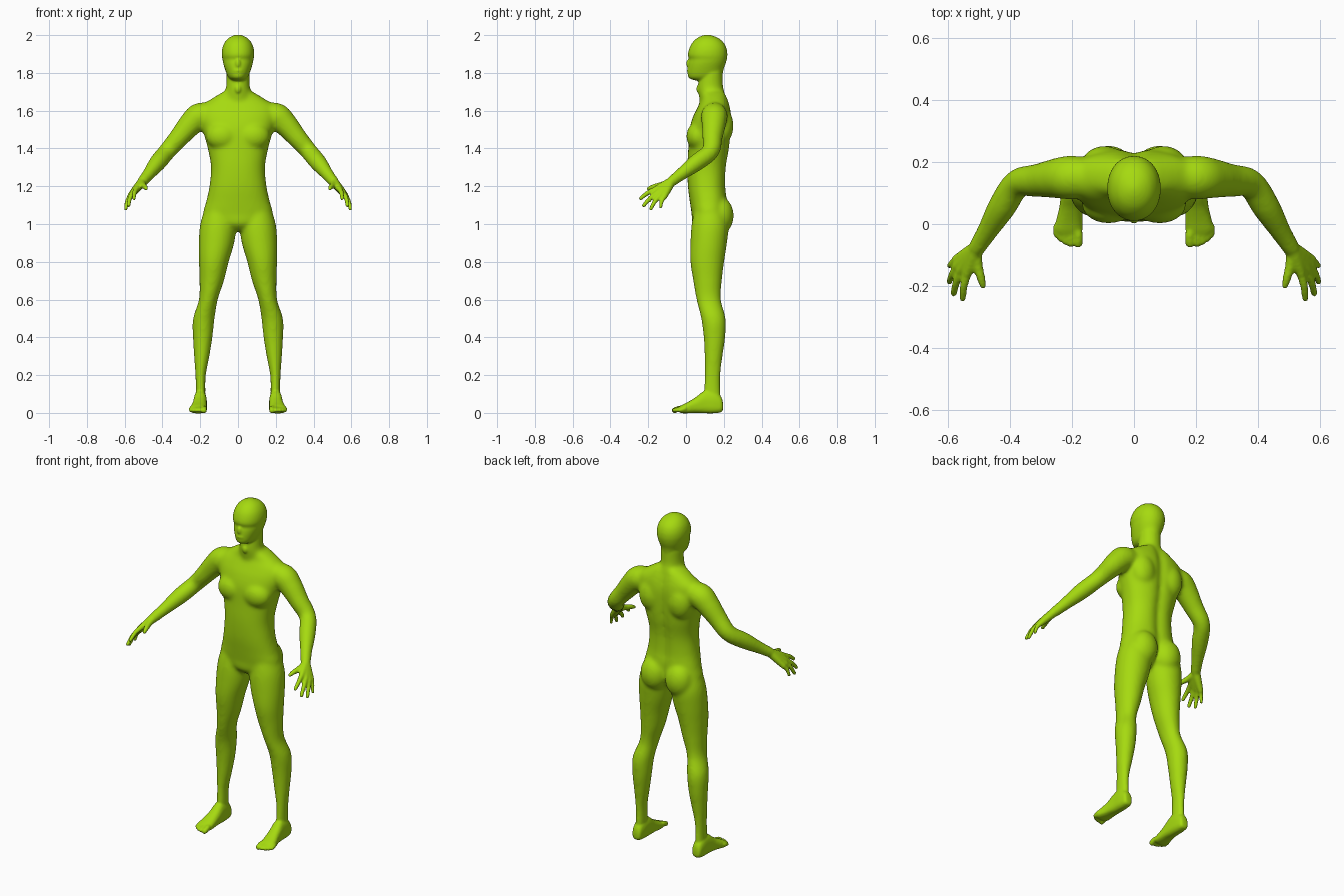
import bpy, bmesh, math
from mathutils import Vector, Matrix

if "Cube" in bpy.data.objects:
    bpy.data.objects.remove(bpy.data.objects["Cube"])

skin = bpy.data.materials.new("lime_green")
skin.diffuse_color = (0.38, 0.70, 0.005, 1)
skin.use_nodes = True
skin.node_tree.nodes["Principled BSDF"].inputs["Base Color"].default_value = skin.diffuse_color


def spline(rows, steps=5):
    """Smoothly resample rows of numbers (Catmull-Rom)."""
    rows = [Vector(r) for r in rows]
    pts = [rows[0]] + rows + [rows[-1]]
    out = []
    for i in range(1, len(pts) - 2):
        a, b, c, d = pts[i - 1:i + 3]
        for s in range(steps):
            t = s / steps
            out.append(0.5 * (2 * b + (c - a) * t + (2 * a - 5 * b + 4 * c - d) * t * t
                              + (3 * b - a - 3 * c + d) * t ** 3))
    return out + [rows[-1]]


def skin_rings(bm, rings):
    """Bridge rings of points into a closed tube."""
    vs = [[bm.verts.new(p) for p in ring] for ring in rings]
    n = len(vs[0])
    for a, b in zip(vs, vs[1:]):
        for i in range(n):
            j = (i + 1) % n
            bm.faces.new((a[i], a[j], b[j], b[i]))
    bm.faces.new(vs[0][::-1])
    bm.faces.new(vs[-1])


def loft(bm, rows, power=2.2, groove=0.0, n=40):
    """Upright loft; row = (z, centre x, half width, front y, back y)."""
    rings = []
    for z, cx, hw, y0, y1 in spline(rows):
        ring = []
        for i in range(n):
            t = 2 * math.pi * i / n
            c, s = math.cos(t), math.sin(t)
            x = hw * math.copysign(abs(c) ** (2 / power), c)
            y = (y1 - y0) / 2 * math.copysign(abs(s) ** (2 / power), s)
            if s > 0:
                y -= groove * math.exp(-(x / 0.028) ** 2)
            ring.append((cx + x, (y0 + y1) / 2 + y, z))
        rings.append(ring)
    skin_rings(bm, rings)


def ball(bm, centre, radii):
    m = Matrix.Translation(centre) @ Matrix.Diagonal((*radii, 1))
    bmesh.ops.create_icosphere(bm, subdivisions=3, radius=1, matrix=m)


def tube(bm, rows, n=20):
    """Round-ended tube; row = (x, y, z, radius)."""
    pts = spline(rows)
    pos = [p.to_3d() for p in pts]
    rings = []
    for i, p in enumerate(pts):
        d = (pos[min(i + 1, len(pos) - 1)] - pos[max(i - 1, 0)]).normalized()
        u = d.cross(Vector((0.3, 0.2, 1))).normalized()
        v = d.cross(u)
        rings.append([pos[i] + p[3] * (u * math.cos(2 * math.pi * k / n)
                                       + v * math.sin(2 * math.pi * k / n)) for k in range(n)])
    skin_rings(bm, rings)
    for k in (0, -1):
        ball(bm, pos[k], (pts[k][3],) * 3)


def finish(bm, name):
    bmesh.ops.recalc_face_normals(bm, faces=bm.faces)
    me = bpy.data.meshes.new(name)
    bm.to_mesh(me)
    bm.free()
    ob = bpy.data.objects.new(name, me)
    bpy.context.collection.objects.link(ob)
    me.materials.append(skin)
    return ob


def mirror_x(bm):
    dup = bmesh.ops.duplicate(bm, geom=bm.verts[:] + bm.edges[:] + bm.faces[:])["geom"]
    for v in dup:
        if isinstance(v, bmesh.types.BMVert):
            v.co.x = -v.co.x


def fuse(ob, voxel, iterations):
    """Merge overlapping parts into one soft skin and apply it."""
    m = ob.modifiers.new("fuse", 'REMESH')
    m.mode = 'VOXEL'
    m.voxel_size = voxel
    m.use_smooth_shade = True
    s = ob.modifiers.new("soften", 'SMOOTH')
    s.factor = 0.5
    s.iterations = iterations
    bpy.ops.object.select_all(action='DESELECT')
    ob.select_set(True)
    bpy.context.view_layer.objects.active = ob
    bpy.ops.object.convert(target='MESH')


core = bmesh.new()
# leg
loft(core, [(1.10, .095, .075, .05, .20), (1.0, .104, .096, .03, .225), (.9, .114, .094, .023, .217),
            (.8, .128, .079, .023, .202), (.7, .139, .065, .038, .190), (.6, .157, .050, .055, .185),
            (.5, .181, .057, .080, .210), (.4, .187, .052, .093, .208), (.3, .192, .041, .098, .194),
            (.2, .198, .028, .098, .183), (.12, .198, .026, .093, .183), (.05, .2, .028, .09, .187)], 2.0)
# arm with shoulder
tube(core, [(.12, .15, 1.575, .06), (.20, .15, 1.572, .071), (.25, .147, 1.53, .065),
            (.31, .14, 1.46, .054), (.375, .13, 1.385, .047), (.425, .055, 1.325, .046),
            (.47, -.02, 1.268, .035), (.508, -.08, 1.222, .029)])
# buttock, chest muscle, shoulder blade
ball(core, (.082, .18, 1.045), (.082, .073, .10))
ball(core, (.082, .065, 1.465), (.088, .064, .075))
ball(core, (.095, .19, 1.52), (.075, .062, .10))
mirror_x(core)
# torso
loft(core, [(.965, 0, .05, .07, .17), (1.0, 0, .12, .035, .20), (1.05, 0, .182, .03, .215),
            (1.12, 0, .168, .02, .22), (1.2, 0, .151, .01, .213), (1.3, 0, .143, .007, .216),
            (1.4, 0, .16, .012, .232), (1.5, 0, .188, .018, .24), (1.57, 0, .205, .038, .242),
            (1.62, 0, .198, .062, .235), (1.66, 0, .145, .08, .224), (1.70, 0, .078, .08, .21)],
     2.3, .016)
# neck
loft(core, [(1.60, 0, .085, .08, .22), (1.68, 0, .076, .068, .208), (1.73, 0, .062, .062, .196),
            (1.82, 0, .062, .075, .195)], 2.0)
body = finish(core, "body")
fuse(body, .010, 9)

ends = bmesh.new()
# palm and fingers: knuckle, tip, radius
wrist = (.508, -.08, 1.222)
for k, tip, r in [((.537, -.158, 1.186), (.551, -.240, 1.136), .0125),
                  ((.557, -.150, 1.166), (.580, -.224, 1.098), .0125),
                  ((.569, -.136, 1.152), (.594, -.186, 1.081), .012),
                  ((.572, -.115, 1.145), (.594, -.135, 1.089), .011)]:
    tube(ends, [(*wrist, .025), (*((Vector(wrist) + Vector(k)) / 2), .021), (*k, .016)])
    mid = (Vector(k) + Vector(tip)) / 2 + Vector((.004, -.003, .004))
    tube(ends, [(*k, r + .002), (*mid, r), (*tip, r - .002)])
# thumb
tube(ends, [(.508, -.095, 1.215, .02), (.503, -.135, 1.205, .0165),
            (.492, -.175, 1.196, .0135), (.486, -.200, 1.187, .010)])

# foot: y, centre x, half width, bottom, top
rings = []
for y, cx, hw, z0, z1 in spline([(.196, .2, .016, .018, .05), (.186, .2, .027, .004, .085),
                                 (.15, .2, .033, -.002, .115), (.10, .2, .035, -.002, .118),
                                 (.05, .203, .038, .0, .082), (.01, .208, .043, -.002, .058),
                                 (-.02, .211, .045, -.002, .043), (-.038, .209, .036, .005, .032)]):
    ring = []
    for i in range(32):
        c, s = math.cos(i * math.pi / 16), math.sin(i * math.pi / 16)
        flat = 1 if s > 0 else .55
        ring.append((cx + hw * math.copysign(abs(c) ** .8, c), y,
                     (z0 + z1) / 2 + (z1 - z0) / 2 * math.copysign(abs(s) ** flat, s)))
    rings.append(ring)
skin_rings(ends, rings)
# toes
for x, y, r in [(.180, -.061, .0155), (.204, -.063, .0115), (.221, -.057, .0113),
                (.236, -.047, .011), (.249, -.034, .0105)]:
    tube(ends, [(x * .6 + .084, -.005, .026, r), (x, y + .028, .023, r), (x, y, .0135, r)])
mirror_x(ends)
# head
loft(ends, [(1.755, 0, .030, .075, .17), (1.768, 0, .044, .024, .19), (1.785, 0, .056, .010, .193),
            (1.82, 0, .069, .009, .199), (1.85, 0, .078, .012, .210), (1.872, 0, .082, .016, .216),
            (1.895, 0, .086, .010, .219), (1.925, 0, .084, .016, .216), (1.955, 0, .074, .030, .203),
            (1.98, 0, .055, .053, .178), (1.995, 0, .031, .08, .147), (2.002, 0, .008, .105, .122)], 2.1)
# nose, lips, throat
ball(ends, (0, .014, 1.85), (.014, .013, .024))
ball(ends, (0, .016, 1.812), (.026, .011, .011))
ball(ends, (0, .072, 1.715), (.018, .018, .025))
extremities = finish(ends, "head_hands_feet")

# one continuous figure
bpy.ops.object.select_all(action='DESELECT')
extremities.select_set(True)
body.select_set(True)
bpy.context.view_layer.objects.active = body
bpy.ops.object.join()
fuse(body, .006, 4)
body.data.materials.clear()
body.data.materials.append(skin)
for p in body.data.polygons:
    p.material_index = 0
    p.use_smooth = True
